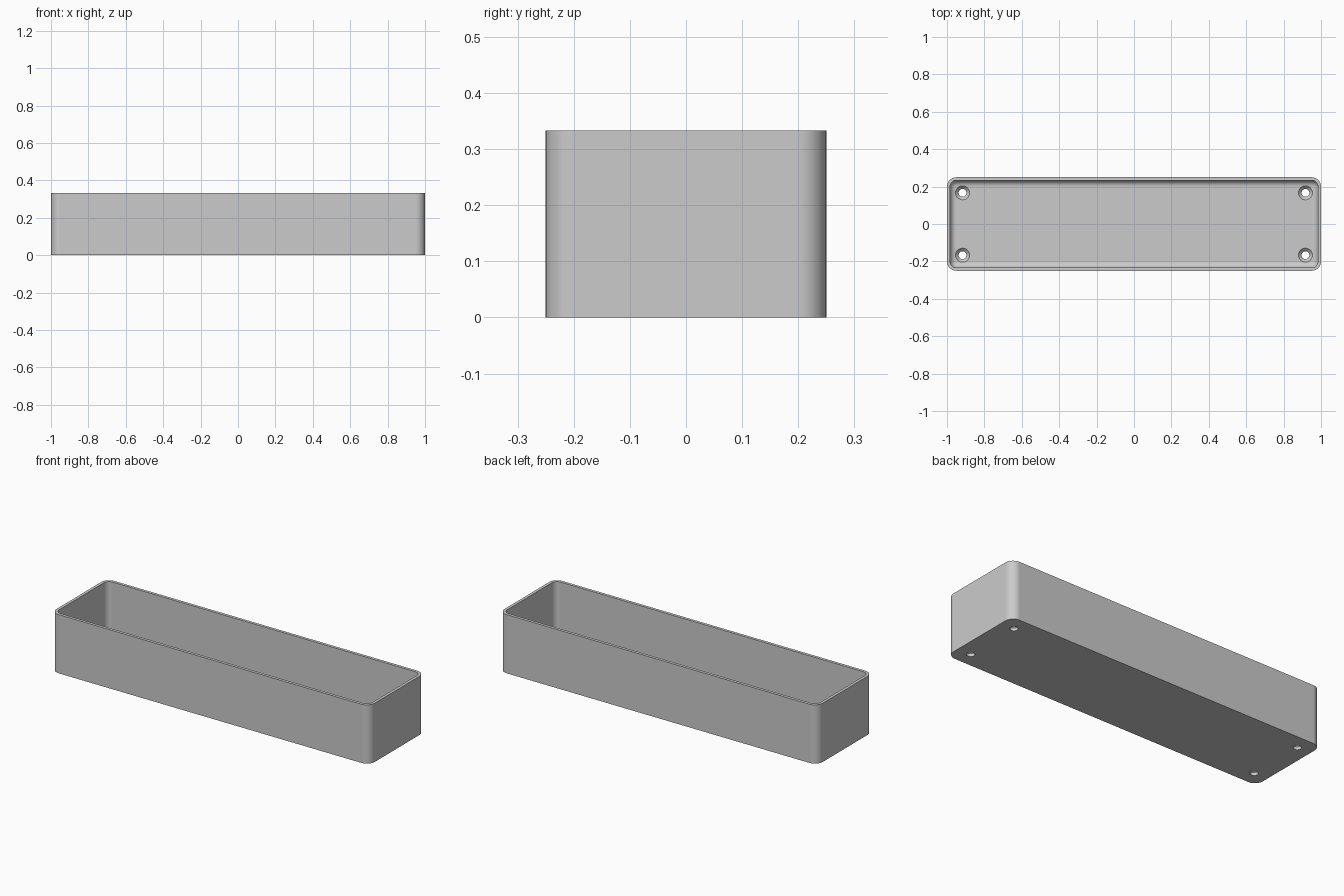
import bpy, bmesh, math

cube = bpy.data.objects.get("Cube")
if cube:
    bpy.data.objects.remove(cube, do_unlink=True)

UNIT = 1 / 60
LENGTH, DEPTH, HEIGHT = 120 * UNIT, 30 * UNIT, 20 * UNIT
CORNER, WALL, FLOOR, FILLET = 3 * UNIT, 1 * UNIT, 2 * UNIT, 2 * UNIT
ARC = 10

grey = bpy.data.materials.new("plain grey")
grey.use_nodes = True
grey.diffuse_color = (0.6, 0.6, 0.6, 1)
grey.node_tree.nodes["Principled BSDF"].inputs["Base Color"].default_value = (0.6, 0.6, 0.6, 1)


def rounded_ring(bm, inset, z):
    """Rounded rectangle of vertices, pulled in from the outer outline."""
    radius = max(CORNER - inset, 0.004)
    cx, cy = LENGTH / 2 - inset - radius, DEPTH / 2 - inset - radius
    ring = []
    for quarter, (sx, sy) in enumerate(((1, 1), (-1, 1), (-1, -1), (1, -1))):
        for i in range(ARC + 1):
            a = (quarter + i / ARC) * math.pi / 2
            ring.append(bm.verts.new((sx * cx + radius * math.cos(a),
                                      sy * cy + radius * math.sin(a), z)))
    return ring


def stack(bm, rings):
    """Skin the rings in order and cap both ends."""
    for low, high in zip(rings, rings[1:]):
        for i in range(len(low)):
            j = (i + 1) % len(low)
            bm.faces.new((low[i], low[j], high[j], high[i]))
    bm.faces.new(rings[0])
    bm.faces.new(rings[-1])
    bmesh.ops.recalc_face_normals(bm, faces=bm.faces)


def make_object(name, bm):
    mesh = bpy.data.meshes.new(name)
    bm.to_mesh(mesh)
    bm.free()
    mesh.materials.append(grey)
    obj = bpy.data.objects.new(name, mesh)
    bpy.context.collection.objects.link(obj)
    return obj


# Open tray: outer wall, rim, inner wall, rounded inner foot and floor
bm = bmesh.new()
profile = [(0, 0), (0, HEIGHT), (WALL, HEIGHT)]
for i in range(9):
    a = i / 8 * math.pi / 2
    profile.append((WALL + FILLET * (1 - math.cos(a)),
                    FLOOR + FILLET * (1 - math.sin(a))))
stack(bm, [rounded_ring(bm, inset, z) for inset, z in profile])
tray = make_object("tray", bm)

# Countersunk screw hole cutters near the four corners
bm = bmesh.new()
hole = [(1.25, -1), (1.25, 1), (2.25, 2), (2.25, 3)]
for sx in (-1, 1):
    for sy in (-1, 1):
        rings = []
        for r, z in hole:
            rings.append([bm.verts.new(((sx * 55 + r * math.cos(k * math.tau / 32)) * UNIT,
                                        (sy * 10 + r * math.sin(k * math.tau / 32)) * UNIT,
                                        z * UNIT)) for k in range(32)])
        stack(bm, rings)
cutter = make_object("screw_hole_cutter", bm)
cutter.hide_render = True

cut = tray.modifiers.new("screw holes", "BOOLEAN")
cut.operation = "DIFFERENCE"
cut.solver = "EXACT"
cut.object = cutter
bpy.context.view_layer.objects.active = tray
tray.select_set(True)
bpy.ops.object.modifier_apply(modifier=cut.name)
bpy.data.objects.remove(cutter, do_unlink=True)

# Smooth corners with crisp rims and clean flat sides
bpy.ops.object.shade_smooth_by_angle(angle=math.radians(30))
weighted = tray.modifiers.new("clean shading", "WEIGHTED_NORMAL")
weighted.keep_sharp = True
